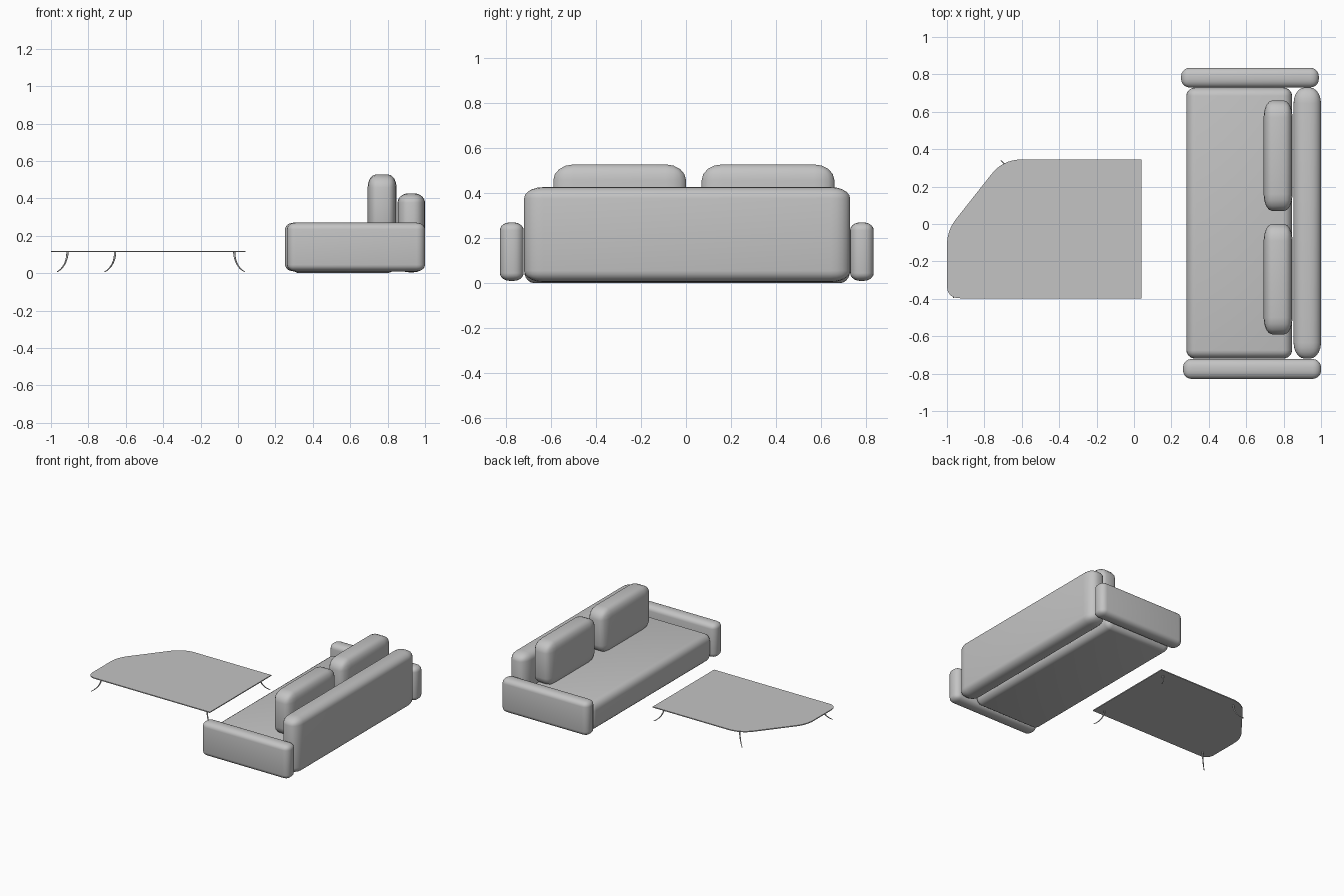
import bpy, bmesh, math
from mathutils import Vector

cube = bpy.data.objects.get("Cube")
if cube:
    bpy.data.objects.remove(cube, do_unlink=True)

grey = bpy.data.materials.new("soft_grey")
grey.use_nodes = True
tone = (0.55, 0.55, 0.55, 1)
grey.diffuse_color = tone
grey.node_tree.nodes["Principled BSDF"].inputs["Base Color"].default_value = tone


def add_object(name, data):
    obj = bpy.data.objects.new(name, data)
    bpy.context.collection.objects.link(obj)
    data.materials.append(grey)
    return obj


def mesh_from(name, bm, smooth):
    bmesh.ops.recalc_face_normals(bm, faces=bm.faces)
    me = bpy.data.meshes.new(name)
    bm.to_mesh(me)
    bm.free()
    obj = add_object(name, me)
    if smooth:
        for p in me.polygons:
            p.use_smooth = True
    return obj


def padded_box(name, low, high, radius, segments=5):
    """Box with a separate rounding radius along each axis."""
    low, high, r = Vector(low), Vector(high), Vector(radius)
    size, mid = high - low, (low + high) / 2
    bm = bmesh.new()
    bmesh.ops.create_cube(bm, size=1)
    bmesh.ops.scale(bm, verts=bm.verts, vec=[s / k for s, k in zip(size, r)])
    bmesh.ops.bevel(bm, geom=bm.edges[:], offset=1, segments=segments,
                    profile=0.5, affect='EDGES', clamp_overlap=True)
    bmesh.ops.scale(bm, verts=bm.verts, vec=r)
    bmesh.ops.translate(bm, verts=bm.verts, vec=mid)
    return mesh_from(name, bm, True)


# Sofa body
padded_box("seat", (0.28, -0.72, 0), (0.845, 0.73, 0.21), (0.05, 0.045, 0.055))
padded_box("backrest", (0.853, -0.72, 0.005), (1.0, 0.73, 0.427), (0.06, 0.085, 0.05))
padded_box("right_arm", (0.262, -0.828, 0.01), (1.0, -0.722, 0.27), (0.045, 0.045, 0.035))
padded_box("left_arm", (0.252, 0.73, 0.01), (0.988, 0.835, 0.27), (0.045, 0.045, 0.035))

# Back cushions
for name, y in (("right_cushion", -0.59), ("left_cushion", 0.07)):
    padded_box(name, (0.693, y, 0.195), (0.848, y + 0.59, 0.528), (0.045, 0.09, 0.07), 4)

# Table top: outline corners with the length of each rounding
corners = [((-1, -0.397), 0.07), ((0.04, -0.397), 0), ((0.04, 0.345), 0),
           ((-0.7, 0.345), 0.1), ((-1, -0.035), 0.08)]
outline = []
for i, (point, cut) in enumerate(corners):
    p = Vector(point)
    if not cut:
        outline.append(p)
        continue
    a = p + (Vector(corners[i - 1][0]) - p).normalized() * cut
    b = p + (Vector(corners[(i + 1) % len(corners)][0]) - p).normalized() * cut
    for k in range(9):
        t = k / 8
        outline.append(a * (1 - t) ** 2 + p * 2 * t * (1 - t) + b * t ** 2)

bm = bmesh.new()
face = bm.faces.new([bm.verts.new((p.x, p.y, 0.112)) for p in outline])
top = bmesh.ops.extrude_face_region(bm, geom=[face])["geom"]
bmesh.ops.translate(bm, vec=(0, 0, 0.007),
                    verts=[v for v in top if isinstance(v, bmesh.types.BMVert)])
if not any(f.normal.z < -0.5 for f in bm.faces) and face.is_valid:
    face.normal_flip()
mesh_from("table_top", bm, False)

# Curved table legs, splayed outward
legs = {"front_left_leg": (-0.02, -0.345, 1, -1), "back_left_leg": (-0.02, 0.29, 1, 1),
        "front_right_leg": (-0.912, -0.345, -1, -1), "back_right_leg": (-0.657, 0.29, -1, 1)}
for name, (x, y, dx, dy) in legs.items():
    curve = bpy.data.curves.new(name, 'CURVE')
    curve.dimensions = '3D'
    curve.bevel_depth = 0.006
    curve.bevel_resolution = 2
    curve.use_fill_caps = True
    spline = curve.splines.new('POLY')
    steps = 8
    spline.points.add(steps)
    for k, pt in enumerate(spline.points):
        a = k / steps * math.radians(70)
        out = 0.055 * (1 - math.cos(a)) / (1 - math.cos(math.radians(70)))
        z = 0.113 - 0.105 * math.sin(a) / math.sin(math.radians(70))
        pt.co = (x + dx * out, y + dy * out * 0.9, z, 1)
        pt.radius = 1 - 0.6 * k / steps
    add_object(name, curve)
